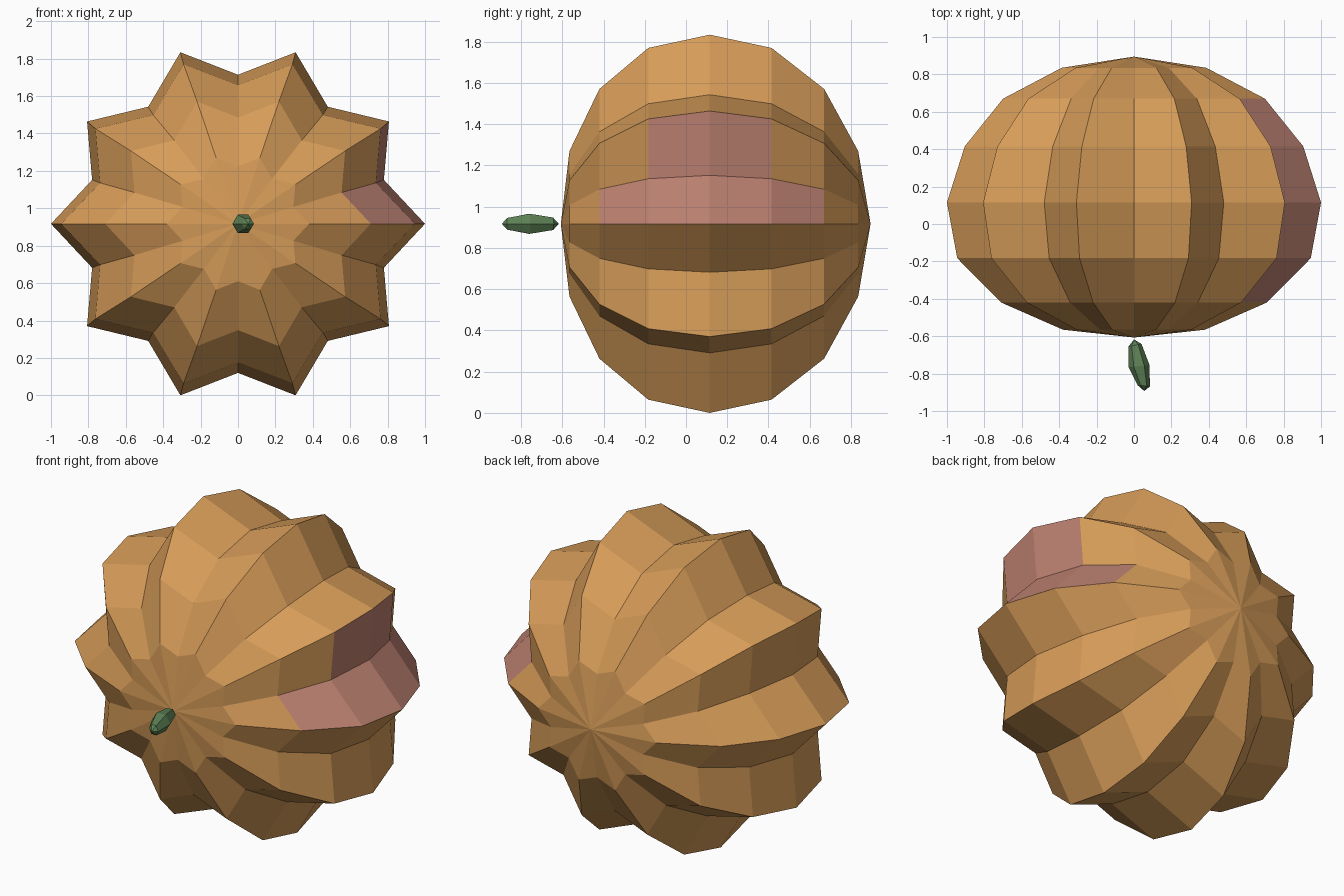
import bpy, bmesh
from math import cos, sin, pi

cube = bpy.data.objects.get("Cube")
if cube:
    bpy.data.objects.remove(cube, do_unlink=True)

CENTER_Z = 0.917


def make_material(name, rgb):
    mat = bpy.data.materials.new(name)
    mat.use_nodes = True
    mat.diffuse_color = (*rgb, 1)
    mat.node_tree.nodes["Principled BSDF"].inputs["Base Color"].default_value = (*rgb, 1)
    return mat


def loft(name, front_pole, rings, back_pole, materials, pick=None):
    """Closed body: a pole, rings of points, and a second pole, flat shaded.
    pick(band, side) chooses the material of each quad."""
    bm = bmesh.new()
    loops = [[bm.verts.new(p) for p in ring] for ring in rings]
    n = len(loops[0])
    for pole, loop in ((front_pole, loops[0]), (back_pole, loops[-1])):
        tip = bm.verts.new(pole)
        for i in range(n):
            bm.faces.new((tip, loop[i], loop[(i + 1) % n]))
    for band, (a, b) in enumerate(zip(loops, loops[1:])):
        for i in range(n):
            j = (i + 1) % n
            face = bm.faces.new((a[i], a[j], b[j], b[i]))
            if pick:
                face.material_index = pick(band, i)
    bmesh.ops.recalc_face_normals(bm, faces=bm.faces)
    mesh = bpy.data.meshes.new(name)
    bm.to_mesh(mesh)
    bm.free()
    for mat in materials:
        mesh.materials.append(mat)
    obj = bpy.data.objects.new(name, mesh)
    bpy.context.collection.objects.link(obj)
    return obj


orange = make_material("pumpkin orange", (0.67, 0.33, 0.098))
pink = make_material("dusty pink", (0.51, 0.22, 0.165))
green = make_material("stem green", (0.11, 0.22, 0.09))

# Ribbed outline: one quarter, mirrored into the full ten-pointed star
quarter = [(1, 0), (0.78, 0.235), (0.807, 0.547), (0.48, 0.626), (0.308, 0.917), (0, 0.797)]
upper = quarter + [(-x, z) for x, z in quarter[-2::-1]]
star = upper + [(x, -z) for x, z in upper[-2:0:-1]]

# Body rings from front to back: y, width factor, height factor
profile = [
    (-0.565, 0.38, 0.385), (-0.42, 0.71, 0.713), (-0.183, 0.945, 0.93), (0.115, 1, 1),
    (0.415, 0.905, 0.93), (0.67, 0.70, 0.713), (0.835, 0.387, 0.385),
]
body_rings = [[(x * w, y, CENTER_Z + z * h) for x, z in star] for y, w, h in profile]


# Pink patch on the left flank: a long lower row and a short upper row
def patch(band, side):
    return int((side == 0 and 1 <= band <= 4) or (side == 1 and 2 <= band <= 3))


loft("pumpkin_body", (0, -0.607, CENTER_Z), body_rings, (0, 0.895, CENTER_Z),
     [orange, pink], patch)

# Stem: small six-sided pod, bent to one side; x, y, radius, slant
stem_rings = []
for cx, cy, r, slant in [(0.005, -0.648, 0.035, 0.2), (0.027, -0.76, 0.056, 0.1), (0.052, -0.865, 0.033, -0.1)]:
    ring = []
    for k in range(6):
        dx = r * cos(k * pi / 3)
        ring.append((cx + dx, cy + dx * slant, CENTER_Z + r * sin(k * pi / 3)))
    stem_rings.append(ring)
loft("stem", (0, -0.617, CENTER_Z), stem_rings, (0.055, -0.893, CENTER_Z), [green])
